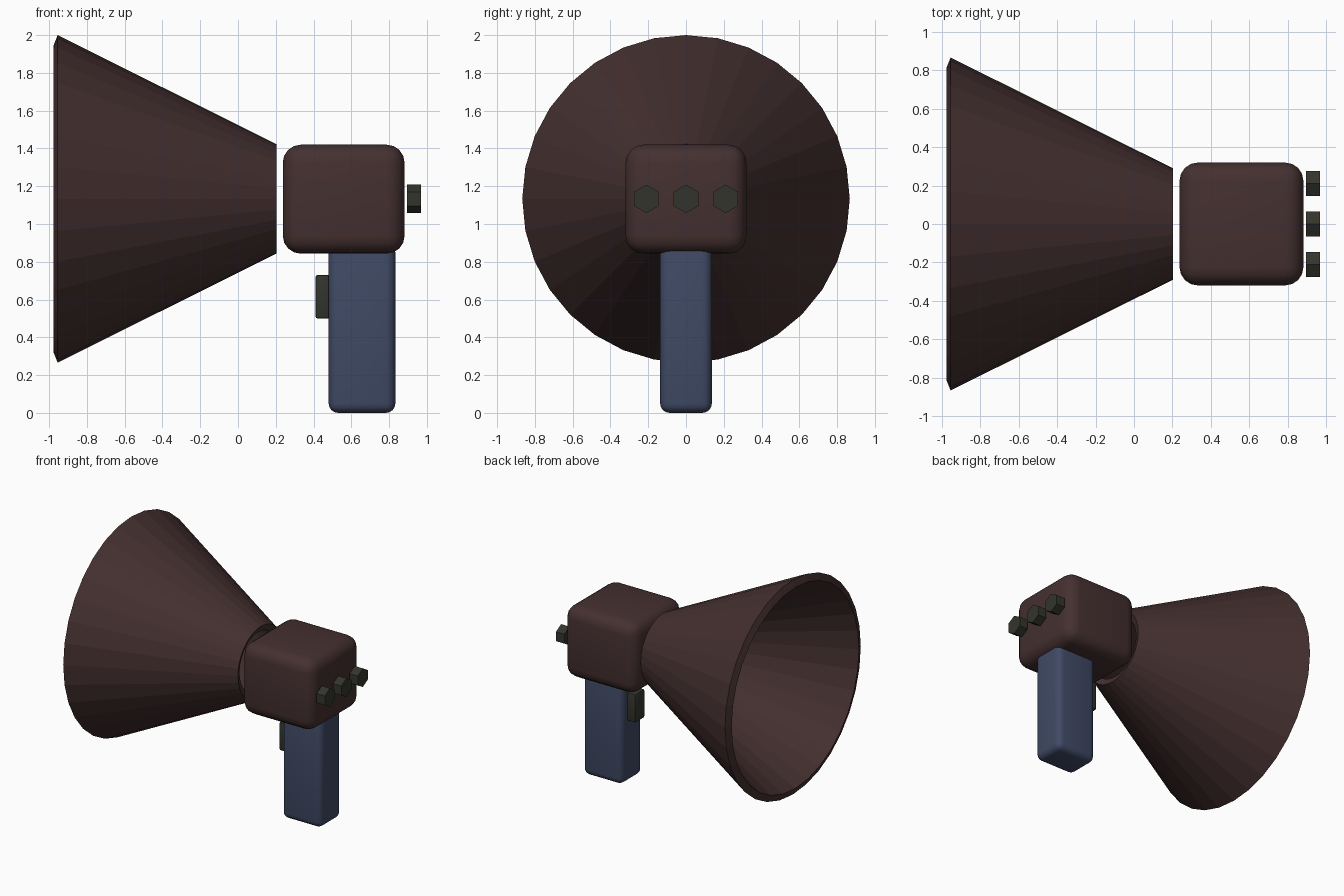
import bpy, bmesh, math
from mathutils import Matrix

if "Cube" in bpy.data.objects:
    bpy.data.objects.remove(bpy.data.objects["Cube"])

def material(name, rgb):
    m = bpy.data.materials.new(name)
    m.diffuse_color = (*[(c / 255 / 12.92 if c < 11 else ((c / 255 + 0.055) / 1.055) ** 2.4) for c in rgb], 1)
    m.use_nodes = True
    m.node_tree.nodes["Principled BSDF"].inputs["Base Color"].default_value = m.diffuse_color
    return m

BROWN = material("dark brown", (69, 48, 48))
BLUE = material("slate blue", (64, 74, 101))
OLIVE = material("dark olive", (52, 52, 45))
AXIS_Z = 1.133

def finish(bm, name, mat):
    bmesh.ops.recalc_face_normals(bm, faces=bm.faces)
    me = bpy.data.meshes.new(name)
    bm.to_mesh(me)
    bm.free()
    me.materials.append(mat)
    ob = bpy.data.objects.new(name, me)
    bpy.context.collection.objects.link(ob)
    return ob

def rounded_box(name, lo, hi, radius, segments, mat):
    bm = bmesh.new()
    bmesh.ops.create_cube(bm, size=1)
    for v in bm.verts:
        v.co = [l + (c + 0.5) * (h - l) for l, h, c in zip(lo, hi, v.co)]
    bmesh.ops.bevel(bm, geom=bm.edges[:], offset=radius, segments=segments,
                    profile=0.5, affect='EDGES')
    ob = finish(bm, name, mat)
    bpy.context.view_layer.objects.active = ob
    ob.select_set(True)
    bpy.ops.object.shade_smooth_by_angle(angle=math.radians(40))
    ob.select_set(False)

# Horn: open thick-walled cone, flat facets
bm = bmesh.new()
SIDES = 32
profile = [(-0.955, 0.867), (0.203, 0.29), (0.18, 0.238), (-0.977, 0.812)]
rings = []
for x, r in profile:
    angles = [2 * math.pi * i / SIDES for i in range(SIDES)]
    rings.append([bm.verts.new((x, r * math.cos(a), AXIS_Z + r * math.sin(a))) for a in angles])
for k in range(4):
    a, b = rings[k], rings[(k + 1) % 4]
    for i in range(SIDES):
        j = (i + 1) % SIDES
        bm.faces.new((a[i], a[j], b[j], b[i]))
finish(bm, "horn", BROWN)

# Body, handle and trigger
rounded_box("body", (0.237, -0.32, 0.843), (0.882, 0.32, 1.42), 0.095, 4, BROWN)
rounded_box("handle", (0.48, -0.137, 0.0), (0.833, 0.137, 0.90), 0.05, 4, BLUE)
rounded_box("trigger", (0.41, -0.062, 0.5), (0.49, 0.062, 0.73), 0.012, 2, OLIVE)

# Three hexagonal knobs on the back
for i, y in enumerate((-0.21, 0, 0.21)):
    bm = bmesh.new()
    bmesh.ops.create_cone(bm, cap_ends=True, segments=6, radius1=0.075, radius2=0.075, depth=0.075)
    turn = Matrix.Rotation(math.pi / 2, 4, 'Y')
    bmesh.ops.transform(bm, matrix=Matrix.Translation((0.932, y, AXIS_Z)) @ turn, verts=bm.verts)
    # point the hexagon upward
    if max(v.co.z for v in bm.verts) - AXIS_Z < 0.074:
        bmesh.ops.rotate(bm, cent=(0.932, y, AXIS_Z), matrix=Matrix.Rotation(math.pi / 6, 3, 'X'), verts=bm.verts)
    finish(bm, f"knob_{i + 1}", OLIVE)
